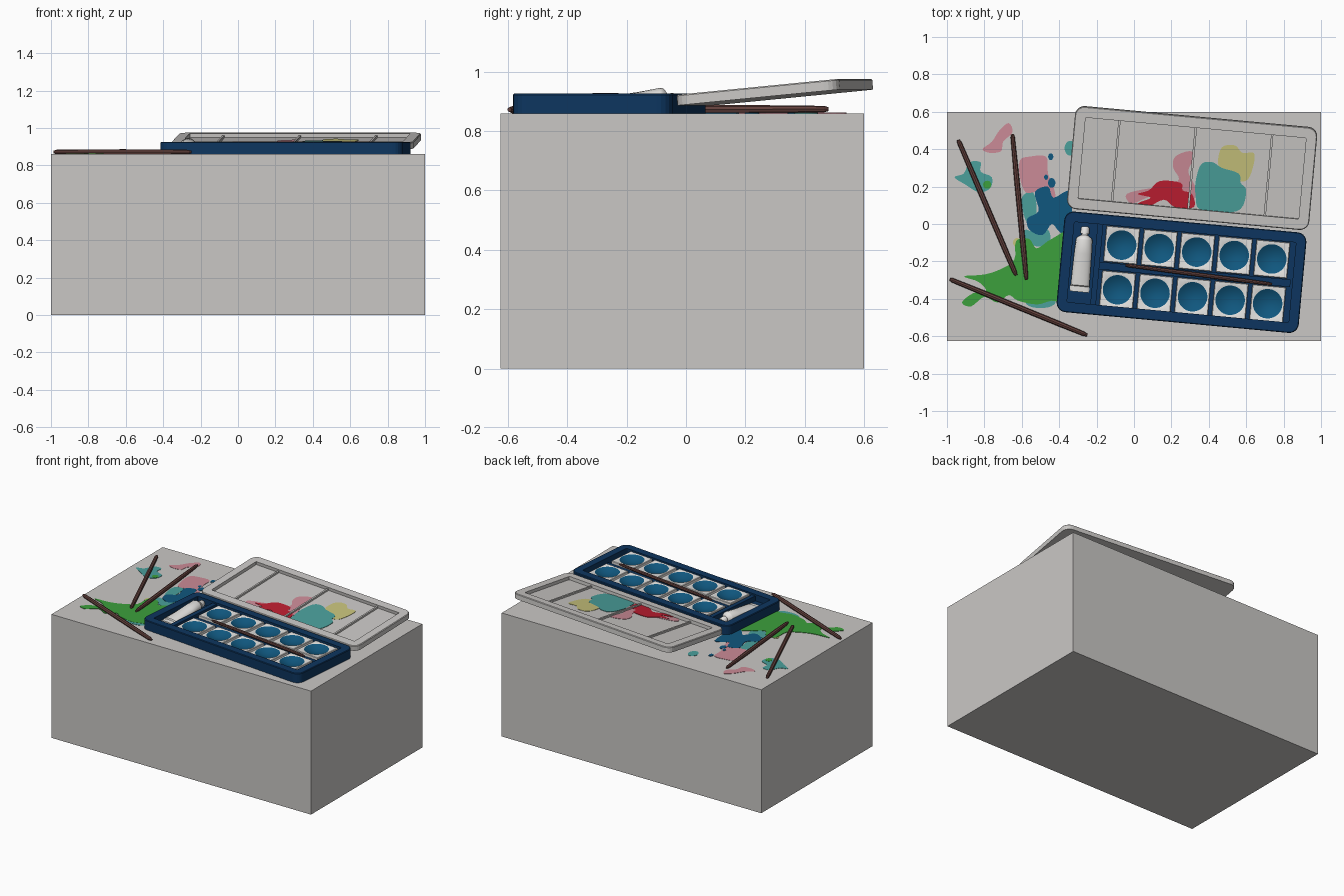
import bpy, bmesh, math
from mathutils import Vector, Matrix

if "Cube" in bpy.data.objects:
    bpy.data.objects.remove(bpy.data.objects["Cube"])

def mat(name, r, g, b):
    m = bpy.data.materials.new(name)
    m.diffuse_color = (r, g, b, 1)
    m.use_nodes = True
    m.node_tree.nodes["Principled BSDF"].inputs["Base Color"].default_value = m.diffuse_color
    return m

GREY = mat("light grey", 0.59, 0.575, 0.56)
WHITE = mat("white", 0.78, 0.77, 0.75)
NAVY = mat("navy", 0.004, 0.036, 0.115)
BLUE = mat("paint blue", 0.005, 0.095, 0.21)
GREEN = mat("green", 0.045, 0.35, 0.045)
TEAL = mat("teal", 0.07, 0.35, 0.33)
PINK = mat("pink", 0.6, 0.26, 0.31)
RED = mat("red", 0.51, 0.013, 0.03)
YELLOW = mat("yellow", 0.57, 0.54, 0.2)
BROWN = mat("brown", 0.13, 0.055, 0.048)

def loft(name, loops, mats, M=Matrix(), mat_from=None, smooth=False):
    """Skin equal-length loops and cap both ends; loops from mat_from on use material 1."""
    bm = bmesh.new()
    rings = [[bm.verts.new(M @ Vector(p)) for p in lp] for lp in loops]
    n = len(rings[0])
    for k in range(len(rings) - 1):
        for i in range(n):
            j = (i + 1) % n
            f = bm.faces.new((rings[k][i], rings[k][j], rings[k + 1][j], rings[k + 1][i]))
            f.material_index = 1 if mat_from is not None and k >= mat_from else 0
    bm.faces.new(rings[0][::-1])
    f = bm.faces.new(rings[-1])
    f.material_index = 1 if mat_from is not None else 0
    bmesh.ops.recalc_face_normals(bm, faces=bm.faces)
    me = bpy.data.meshes.new(name)
    bm.to_mesh(me)
    bm.free()
    for m in mats:
        me.materials.append(m)
    ob = bpy.data.objects.new(name, me)
    bpy.context.collection.objects.link(ob)
    if smooth:
        bpy.ops.object.select_all(action='DESELECT')
        ob.select_set(True)
        bpy.context.view_layer.objects.active = ob
        bpy.ops.object.shade_smooth_by_angle(angle=math.radians(35))
    return ob

def rrect(w, d, r, z, seg=5):
    """Rounded rectangle loop."""
    pts = []
    for q, (sx, sy) in enumerate([(1, 1), (-1, 1), (-1, -1), (1, -1)]):
        for k in range(seg + 1):
            a = math.pi / 2 * (q + k / seg)
            pts.append((sx * (w / 2 - r) + r * math.cos(a), sy * (d / 2 - r) + r * math.sin(a), z))
    return pts

def box(name, x, y, z0, w, d, h, m, M=Matrix()):
    c = [(x - w/2, y - d/2), (x + w/2, y - d/2), (x + w/2, y + d/2), (x - w/2, y + d/2)]
    return loft(name, [[(*p, z0) for p in c], [(*p, z0 + h) for p in c]], [m], M)

def dish(name, w, d, h, rim, floor, m, M):
    """Open tray with rounded corners, chamfered rim and flat floor."""
    iw, idp = w - 2 * rim, d - 2 * rim
    loft(name, [rrect(w, d, 0.05, 0), rrect(w, d, 0.05, h - 0.004), rrect(w - 0.008, d - 0.008, 0.046, h),
                rrect(iw, idp, 0.006, h), rrect(iw, idp, 0.006, floor)], [m], M)

# Table block
box("table_block", 0, -0.0125, 0, 2, 1.225, 0.86, GREY)

# Paint tray
YAW = Matrix.Rotation(math.radians(-5.3), 4, 'Z')
TRAY = Matrix.Translation((0.254, -0.258, 0.86)) @ YAW
dish("paint_tray", 1.30, 0.54, 0.066, 0.055, 0.022, NAVY, TRAY)
box("tray_divider", -0.455, 0, 0.02, 0.03, 0.43, 0.036, NAVY, TRAY)
box("tray_centre_bar", 0.07, -0.005, 0.02, 1.03, 0.04, 0.018, NAVY, TRAY)

# Ten pans with a shallow bowl of paint
angs = [2 * math.pi * i / 32 for i in range(32)]
def square(hx, hy, z):
    out = []
    for a in angs:
        s = max(abs(math.cos(a)), abs(math.sin(a)))
        out.append((hx * math.cos(a) / s, hy * math.sin(a) / s, z))
    return out
def circle(r, z):
    return [(r * math.cos(a), r * math.sin(a), z) for a in angs]
for row, v in enumerate((0.115, -0.125)):
    for i in range(5):
        P = TRAY @ Matrix.Translation((-0.332 + 0.2015 * i, v, 0))
        loops = [square(0.09, 0.096, 0.021), square(0.09, 0.096, 0.052), square(0.087, 0.093, 0.055),
                 circle(0.079, 0.055)]
        loops += [circle(0.079 * c, 0.055 - 0.024 * (1 - c * c)) for c in (0.99, 0.8, 0.6, 0.4, 0.2, 0.06)]
        loft(f"paint_pan_{row}_{i}", loops, [WHITE, BLUE], P, 3, True)

# Paint tube: flat crimp widening to a round shoulder, then a cap
def oval(y, rx, rz, z):
    return [(rx * math.cos(a), y, z + rz * math.sin(a)) for a in angs[::2]]
TUBE = TRAY @ Matrix.Translation((-0.534, 0.05, 0))
loft("paint_tube", [oval(-0.205, 0.052, 0.006, 0.03), oval(-0.175, 0.052, 0.007, 0.031),
                    oval(-0.17, 0.05, 0.012, 0.034), oval(0.0, 0.047, 0.03, 0.042),
                    oval(0.075, 0.044, 0.042, 0.044), oval(0.085, 0.04, 0.038, 0.044),
                    oval(0.1, 0.017, 0.017, 0.044), oval(0.112, 0.017, 0.017, 0.044)], [WHITE], TUBE, None, True)
loft("tube_cap", [oval(0.108, 0.024, 0.024, 0.044), oval(0.138, 0.022, 0.022, 0.044),
                  oval(0.146, 0.016, 0.016, 0.044)], [WHITE], TUBE, None, True)

# Tilted lid with mixing wells
LID = Matrix.Translation((0.311, 0.301, 0.913)) @ YAW @ Matrix.Rotation(math.radians(5.6), 4, 'X')
dish("lid", 1.30, 0.553, 0.036, 0.058, 0.014, GREY, LID)
for i, u in enumerate((-0.41, 0.0, 0.41)):
    box(f"lid_divider_{i}", u, 0, 0.012, 0.012, 0.44, 0.014, GREY, LID)

# Brushes
def brush(name, a, b, r0, r1):
    a, b = Vector(a), Vector(b)
    M = Matrix.Translation(a) @ (b - a).to_track_quat('Z', 'Y').to_matrix().to_4x4()
    L = (b - a).length
    ring = lambda r, t: [(r * math.cos(k * math.pi / 4), r * math.sin(k * math.pi / 4), t * L) for k in range(8)]
    loft(name, [ring(r0 * 0.6, 0), ring(r0, 0.02), ring(r1, 0.3), ring(r1, 0.8), ring(r0, 0.97), ring(r0 * .6, 1)],
         [BROWN], M)
brush("brush_left", (-0.94, 0.45, 0.872), (-0.63, -0.275, 0.872), 0.012, 0.014)
brush("brush_middle", (-0.65, 0.48, 0.874), (-0.575, -0.30, 0.872), 0.011, 0.014)
brush("brush_front", (-0.985, -0.295, 0.872), (-0.25, -0.595, 0.872), 0.012, 0.014)
brush("brush_in_tray", (-0.045, -0.22, 0.918), (0.738, -0.322, 0.918), 0.009, 0.011)

# Paint splashes: smooth closed outlines (hundredths of a unit) laid on a plane
def splash(name, pts, m, lift, M=None):
    p = [Vector((x / 100, y / 100)) for x, y in pts]
    n, out = len(p), []
    for i in range(n):
        a, b, c, d = p[i - 1], p[i], p[(i + 1) % n], p[(i + 2) % n]
        for t in (0, 0.25, 0.5, 0.75):
            out.append(0.5 * (2*b + (c - a)*t + (2*a - 5*b + 4*c - d)*t*t + (3*b - a - 3*c + d)*t**3))
    o, nrm = Vector((0, 0, 0.86)), Vector((0, 0, 1))
    if M:
        o, nrm = M @ Vector((0, 0, 0.014)), M.to_3x3() @ nrm
    h = lambda q: o.z - (nrm.x * (q.x - o.x) + nrm.y * (q.y - o.y)) / nrm.z
    loft(name, [[(q.x, q.y, h(q) - 0.001) for q in out], [(q.x, q.y, h(q) + lift) for q in out]], [m])

def dot(x, y, rx, ry):
    return [(x + rx * math.cos(k * math.pi / 3), y + ry * math.sin(k * math.pi / 3)) for k in range(6)]

splash("green_splash", [(-80, -27), (-71, -24), (-64, -19), (-63, -9), (-56, -8), (-52, -13), (-44, -8), (-34, -6),
                        (-34, -40), (-44, -41), (-52, -43), (-62, -41), (-67, -38), (-73, -42), (-80, -39),
                        (-87, -44), (-92, -42), (-86, -37), (-79, -36), (-83, -31), (-91, -28)], GREEN, 0.003)
splash("blue_splash", [(-53, 17), (-46, 20), (-43, 14), (-34, 17), (-34, -6), (-40, -4), (-44, 0), (-49, -6),
                       (-56, -3), (-57, 3), (-51, 7)], BLUE, 0.003)
splash("teal_splash_left", [(-96, 25), (-91, 27), (-88, 33), (-82, 33), (-82, 28), (-76, 25), (-77, 19),
                            (-83, 17), (-90, 21)], TEAL, 0.002)
splash("green_drop", dot(-78.5, 21, 2.2, 2.2), GREEN, 0.003)
splash("pink_streak", [(-81, 40), (-76, 44), (-72, 50), (-67, 54), (-65, 49), (-70, 44), (-71, 39), (-77, 38)], PINK, 0.002)
splash("pink_splash", [(-61, 34), (-56, 36), (-47, 36), (-46, 27), (-43, 20), (-42, 12), (-47, 14), (-52, 17),
                       (-58, 17), (-61, 25)], PINK, 0.002)
splash("teal_splash_middle", [(-60, 14), (-54, 17), (-52, 8), (-54, 2), (-58, 2)], TEAL, 0.002)
splash("teal_splash_right", [(-58, -3), (-52, -5), (-46, -3), (-45, -10), (-52, -12), (-59, -8)], TEAL, 0.002)
splash("teal_splash_back", dot(-34, 40.5, 3.2, 4), TEAL, 0.002)
splash("teal_splash_front", dot(-50, -42, 8, 3), TEAL, 0.002)
splash("yellow_drop", dot(-62.5, -10, 2.2, 2.5), YELLOW, 0.002)
for i, (x, y, r) in enumerate([(-44.5, 36, 1.4), (-44, 22, 2), (-47, 25, 1.1)]):
    splash(f"blue_drop_{i}", dot(x, y, r, r * 1.3), BLUE, 0.003)

# Mixed paint in the lid
splash("lid_pink", [(22, 36), (30, 39), (32, 35), (29, 28), (33, 19), (31, 12), (22, 14), (10, 15), (-1, 11),
                    (-4, 16), (8, 19), (18, 20), (24, 24), (21, 30)], PINK, 0.002, LID)
splash("lid_red", [(2, 16), (8, 18), (14, 23), (25, 22), (26, 18), (31, 16), (32, 9), (22, 9), (16, 13),
                   (7, 9), (2, 11), (9, 14)], RED, 0.003, LID)
splash("lid_teal", [(33, 23), (36, 32), (42, 33), (47, 30), (56, 27), (57, 22), (60, 18), (57, 8), (46, 6),
                    (35, 8), (33, 14)], TEAL, 0.003, LID)
splash("lid_yellow", [(45, 32), (47, 41), (54, 42), (58, 38), (64, 38), (64, 32), (61, 24), (56, 23), (50, 27)],
       YELLOW, 0.002, LID)
